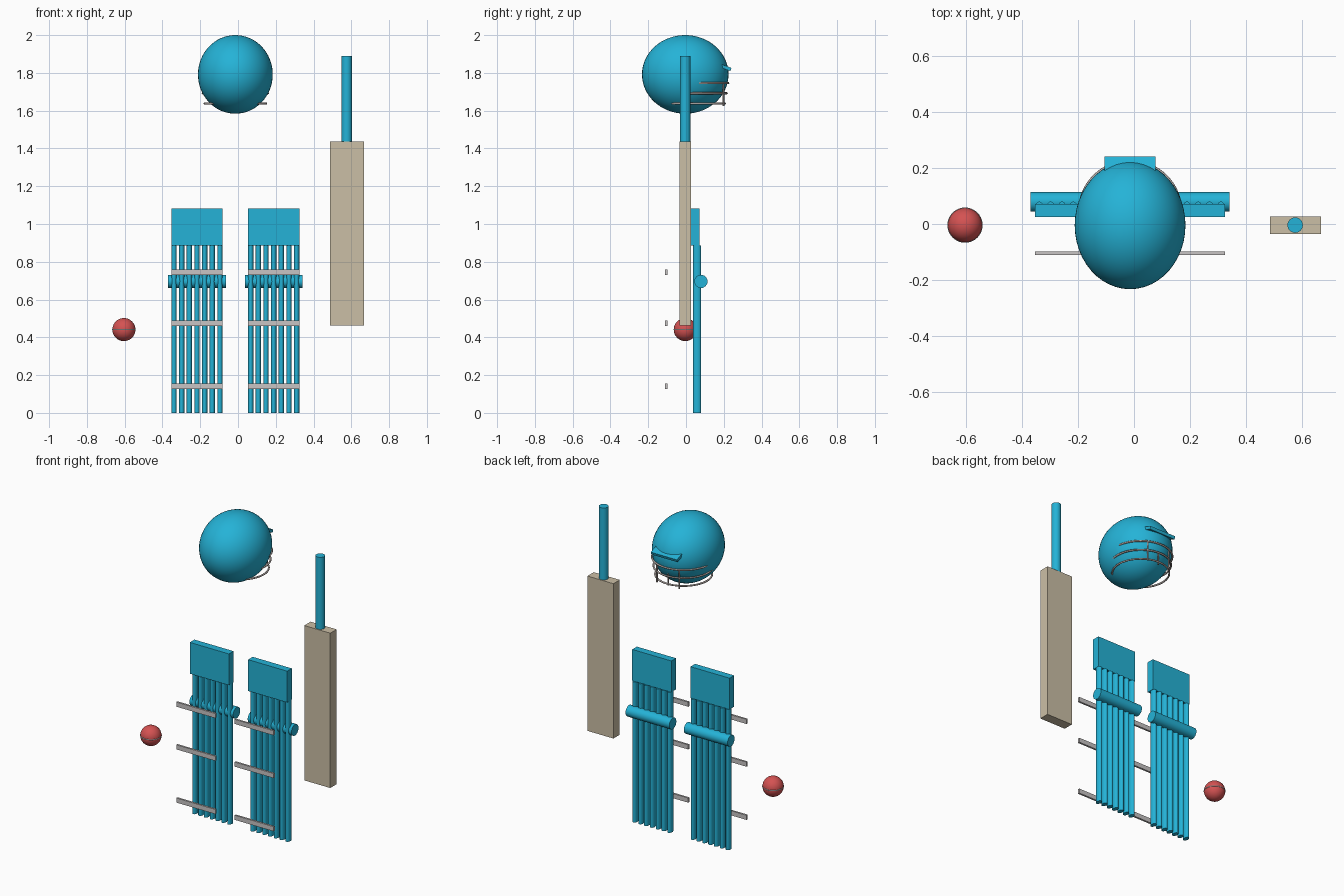
import bpy, math
from mathutils import Vector

if "Cube" in bpy.data.objects:
    bpy.data.objects.remove(bpy.data.objects["Cube"])

CX, CY = -0.014, -0.004      # shared centre of helmet and pads


def material(name, rgb):
    m = bpy.data.materials.new(name)
    m.diffuse_color = (*rgb, 1)
    m.use_nodes = True
    m.node_tree.nodes["Principled BSDF"].inputs["Base Color"].default_value = m.diffuse_color
    return m


TEAL = material("teal blue", (0.018, 0.45, 0.68))
WOOD = material("pale willow", (0.60, 0.52, 0.38))
RED = material("ball red", (0.66, 0.085, 0.085))
GREY = material("strap grey", (0.58, 0.56, 0.56))
STEEL = material("warm steel", (0.44, 0.39, 0.37))


def finish(name, mat, smooth=False):
    ob = bpy.context.object
    ob.name = name
    ob.data.materials.append(mat)
    bpy.ops.object.transform_apply(location=False, rotation=True, scale=True)
    if smooth:
        bpy.ops.object.shade_smooth_by_angle(angle=math.radians(35))
    return ob


def box(name, loc, size, mat, rot=(0, 0, 0)):
    bpy.ops.mesh.primitive_cube_add(size=1, location=loc, rotation=rot)
    bpy.context.object.scale = size
    return finish(name, mat)


def rod(name, loc, rx, ry, length, mat, rot=(0, 0, 0), sides=24):
    bpy.ops.mesh.primitive_cylinder_add(vertices=sides, radius=1, depth=1,
                                        location=loc, rotation=rot)
    bpy.context.object.scale = (rx, ry, length)
    return finish(name, mat, True)


def ball(name, loc, radii, mat, seg, rings):
    bpy.ops.mesh.primitive_uv_sphere_add(segments=seg, ring_count=rings,
                                         radius=1, location=loc)
    bpy.context.object.scale = radii
    return finish(name, mat, True)


def arc_bar(name, centre, radius, start, end, thick, mat, n=40):
    # round bar bent along a horizontal arc
    cu = bpy.data.curves.new(name, 'CURVE')
    cu.dimensions = '3D'
    cu.bevel_depth = thick
    cu.bevel_resolution = 2
    cu.use_fill_caps = True
    sp = cu.splines.new('POLY')
    sp.points.add(n)
    for i, p in enumerate(sp.points):
        a = start + (end - start) * i / n
        p.co = (*(Vector(centre) + radius * Vector((math.cos(a), math.sin(a), 0))), 1)
    cu.materials.append(mat)
    ob = bpy.data.objects.new(name, cu)
    bpy.context.collection.objects.link(ob)
    return ob


# helmet shell and peak
ball("helmet_shell", (CX, CY, 1.792), (0.198, 0.229, 0.208), TEAL, 48, 32)
box("helmet_peak", (CX, 0.191, 1.835), (0.182, 0.10, 0.018), TEAL,
    (math.radians(-20), 0, 0))

# face grille: three arcs that run into the shell, plus uprights
for i, (z, r, dip) in enumerate([(1.746, 0.181, 8), (1.692, 0.173, -15), (1.638, 0.163, -45)]):
    arc_bar(f"grille_bar_{i}", (CX, 0.043, z), r, math.radians(dip),
            math.radians(180 - dip), 0.0055, STEEL)
for i in (-1, 0, 1):
    rod(f"grille_upright_{i + 1}", (CX + i * 0.078, 0.198, 1.688),
        0.005, 0.005, 0.125, STEEL, sides=10)

# leg pads
for side, label in ((-1, "left"), (1, "right")):
    px = CX + side * 0.203
    box(f"{label}_pad_top", (px, 0.048, 0.984), (0.272, 0.046, 0.197), TEAL)
    for i in range(7):
        rod(f"{label}_pad_rib_{i}", (px + (i - 3) * 0.0405, 0.059, 0.4425),
            0.0142, 0.0215, 0.885, TEAL, sides=16)
    rod(f"{label}_knee_roll", (px, 0.079, 0.696), 0.035, 0.035, 0.305, TEAL,
        (0, math.pi / 2, 0))
    for i, z in enumerate((0.14, 0.475, 0.744)):
        box(f"{label}_strap_{i}", (px, -0.104, z), (0.272, 0.012, 0.029), GREY)

# bat
box("bat_blade", (0.577, CY, 0.949), (0.181, 0.063, 0.975), WOOD)
rod("bat_handle", (0.576, CY, 1.662), 0.0275, 0.0275, 0.456, TEAL)

# ball with raised seam
ball("ball", (-0.604, CY, 0.441), (0.061,) * 3, RED, 32, 20)
arc_bar("ball_seam", (-0.604, CY, 0.441), 0.0595, 0, 2 * math.pi, 0.0035, GREY)
